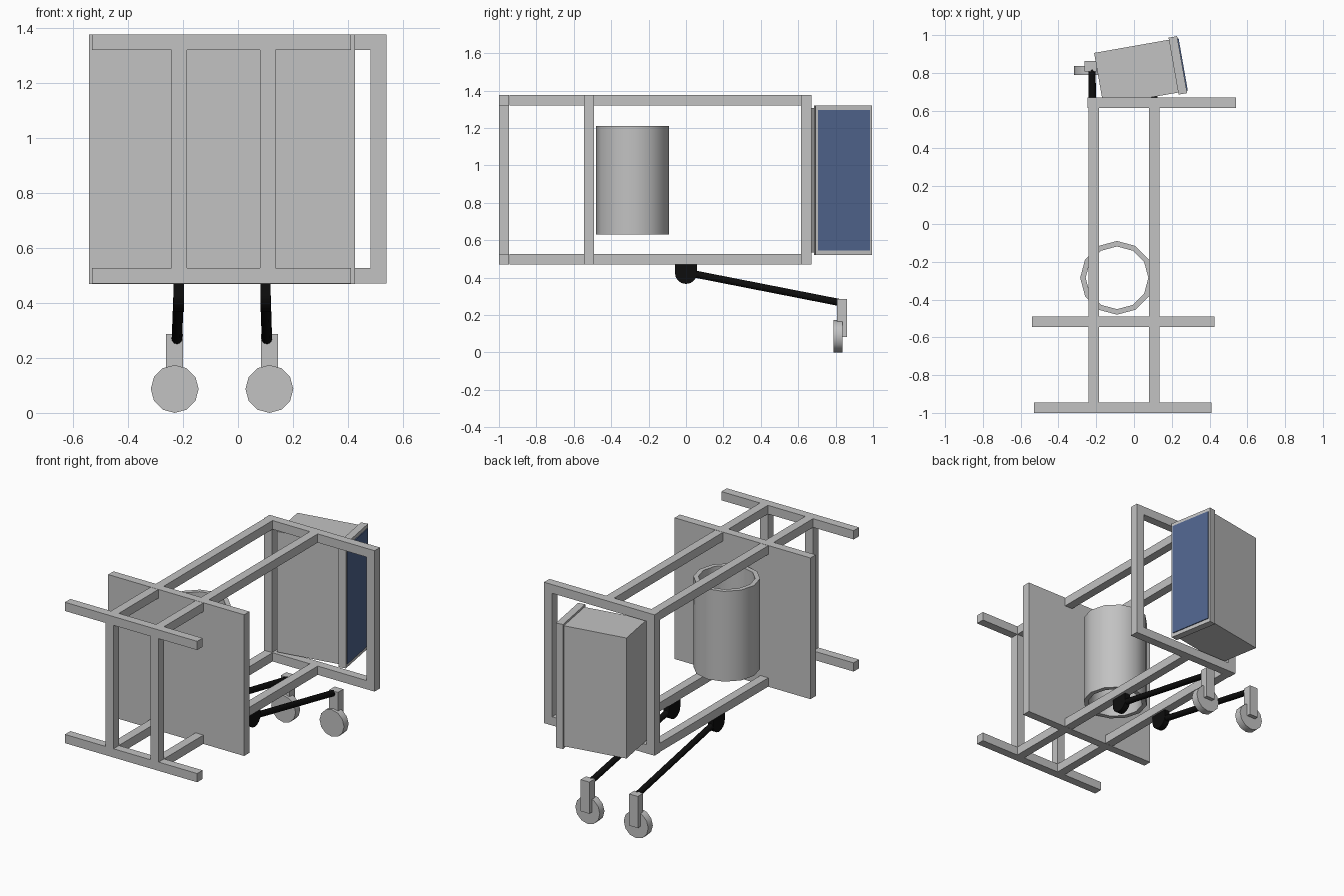
import bpy, math
from mathutils import Vector, Matrix

if "Cube" in bpy.data.objects:
    bpy.data.objects.remove(bpy.data.objects["Cube"], do_unlink=True)


def material(name, rgb):
    m = bpy.data.materials.new(name)
    m.use_nodes = True
    m.diffuse_color = (*rgb, 1)
    bsdf = next(n for n in m.node_tree.nodes if n.type == 'BSDF_PRINCIPLED')
    bsdf.inputs["Base Color"].default_value = (*rgb, 1)
    return m


GREY = material("light grey", (0.54, 0.54, 0.54))
BLUE = material("panel blue", (0.08, 0.13, 0.27))
BLACK = material("black", (0.004, 0.004, 0.004))


def finish(name, mat, smooth=False):
    ob = bpy.context.object
    ob.name = name
    ob.data.materials.append(mat)
    if smooth:
        bpy.ops.object.shade_smooth_by_angle(angle=math.radians(40))
    return ob


def box(name, x, y, z, mat=GREY, frame=None):
    """Box from (min, max) ranges, optionally placed in a local frame."""
    bpy.ops.mesh.primitive_cube_add(size=1)
    ob = finish(name, mat)
    size = Matrix.Diagonal([r[1] - r[0] for r in (x, y, z)] + [1])
    middle = Matrix.Translation([(r[0] + r[1]) / 2 for r in (x, y, z)])
    ob.data.transform((frame or Matrix()) @ middle @ size)
    return ob


def rod(name, a, b, radius, sides, mat):
    """Cylinder between two points."""
    a, b = Vector(a), Vector(b)
    bpy.ops.mesh.primitive_cylinder_add(vertices=sides, radius=radius, depth=(b - a).length)
    ob = finish(name, mat, True)
    turn = (b - a).to_track_quat('Z', 'Y').to_matrix().to_4x4()
    ob.data.transform(Matrix.Translation((a + b) / 2) @ turn)
    return ob


BAR = 0.056
LOW, HIGH = 0.47, 1.375
levels = {"lower": (LOW, LOW + BAR), "upper": (HIGH - BAR, HIGH)}
tracks = {"right": (-0.241, -0.185), "left": (0.08, 0.136)}
inner = (LOW + BAR, HIGH - BAR)

# Front frame, rear frame and the long rails between them
front_y, rear_y = (-1.0, -0.945), (0.615, 0.67)
for level, z in levels.items():
    box(f"front_{level}_crossbar", (-0.53, 0.41), front_y, z)
    box(f"rear_{level}_crossbar", (-0.245, 0.54), rear_y, z)
    for side, x in tracks.items():
        box(f"{side}_{level}_rail", x, (front_y[1], rear_y[0]), z)
for side, x in tracks.items():
    box(f"front_{side}_upright", x, front_y, inner)
box("rear_right_upright", (-0.245, -0.189), rear_y, inner)
box("rear_left_upright", (0.482, 0.54), rear_y, inner)

# Broad divider board
box("divider_board", (-0.541, 0.425), (-0.545, -0.491), (LOW - 0.001, HIGH + 0.001))

# Open tube: a cylinder wall given thickness
bpy.ops.mesh.primitive_cylinder_add(vertices=12, radius=0.195, depth=0.58,
                                    end_fill_type='NOTHING', location=(-0.09, -0.285, 0.92))
tube = finish("open_tube", GREY)
wall = tube.modifiers.new("wall", 'SOLIDIFY')
wall.thickness = 0.028
wall.offset = -1
wall.use_even_offset = True
bpy.ops.object.modifier_apply(modifier=wall.name)
bpy.ops.object.shade_smooth_by_angle(angle=math.radians(40))

# Turned cabinet with a framed blue screen
turned = Matrix.Translation((0.234, 0.84, 0.92)) @ Matrix.Rotation(math.radians(10), 4, 'Z')
box("cabinet_body", (-0.427, -0.025), (-0.142, 0.142), (-0.387, 0.387), GREY, turned)
box("screen_frame", (-0.025, 0.021), (-0.153, 0.153), (-0.4, 0.4), GREY, turned)
box("screen", (0.0205, 0.027), (-0.14, 0.14), (-0.376, 0.376), BLUE, turned)

# Trailing legs with hubs, forks and wheels
for side, hub_x, arm_x, wheel_x in (("right", -0.216, -0.222, -0.23), ("left", 0.1, 0.105, 0.114)):
    half = 0.019
    box(f"{side}_hub_mount", (hub_x - half, hub_x + half), (-0.058, 0.058), (0.425, 0.472), BLACK)
    rod(f"{side}_hub", (hub_x - half, 0, 0.425), (hub_x + half, 0, 0.425), 0.059, 16, BLACK)
    rod(f"{side}_arm", (hub_x, 0, 0.428), (arm_x, 0.815, 0.268), 0.019, 12, BLACK)
    box(f"{side}_fork", (wheel_x - 0.031, wheel_x + 0.031), (0.807, 0.862), (0.083, 0.286))
    rod(f"{side}_wheel", (wheel_x, 0.789, 0.087), (wheel_x, 0.836, 0.087), 0.087, 12, GREY)
